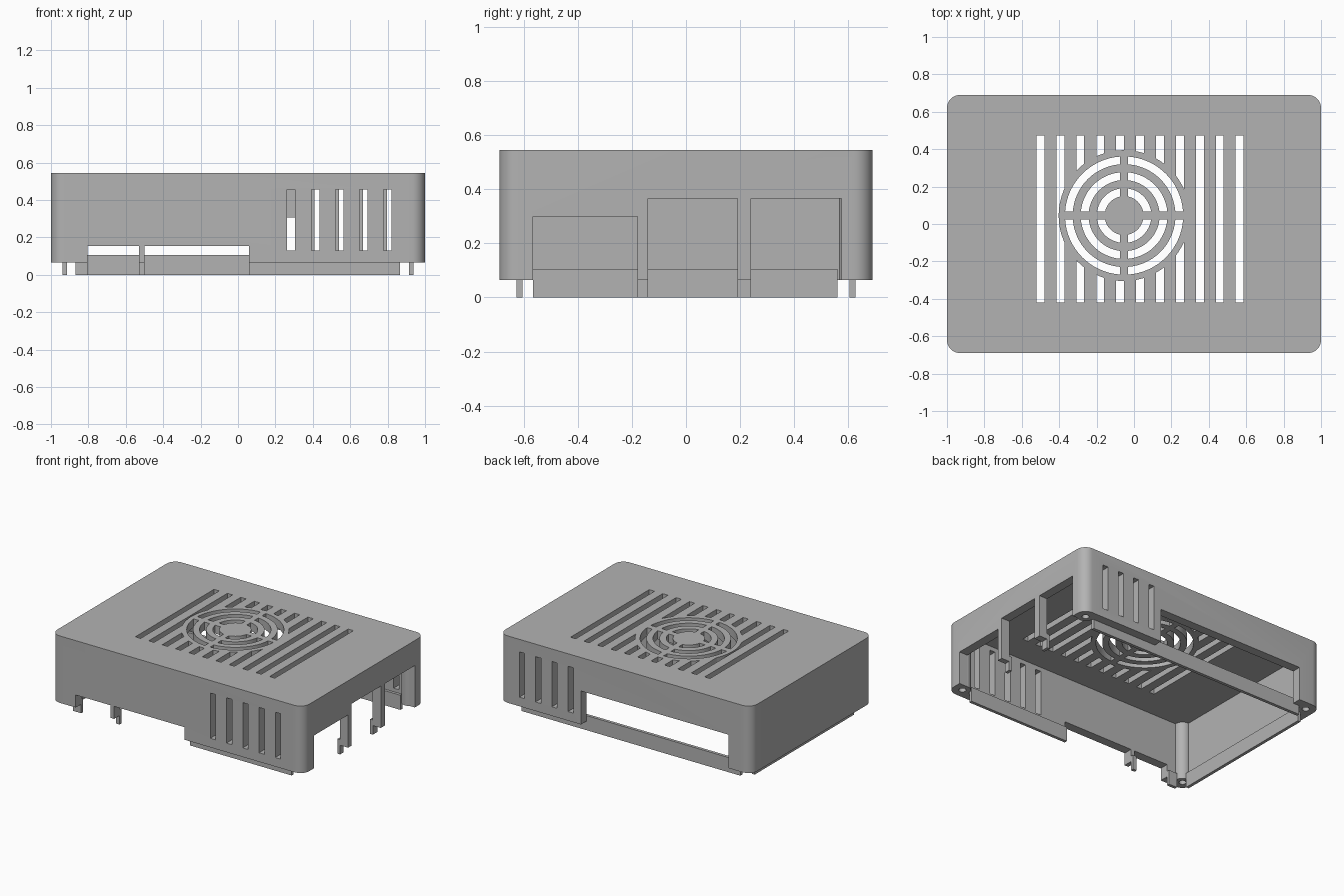
import bpy, bmesh, math
from mathutils import Matrix, Vector

old = bpy.data.objects.get("Cube")
if old:
    bpy.data.objects.remove(old, do_unlink=True)

grey = bpy.data.materials.new("matte_grey")
grey.use_nodes = True
grey.diffuse_color = (0.45, 0.45, 0.45, 1)
grey.node_tree.nodes["Principled BSDF"].inputs["Base Color"].default_value = (0.45, 0.45, 0.45, 1)

HX, HY = 1.0, 0.69            # half size of the case
BASE, TOP = 0.065, 0.545      # wall bottom and roof top
WALL, ROOF, LIP = 0.065, 0.06, 0.02
IX, IY = HX - WALL, HY - WALL
FAN = Vector((-0.053, 0.045))


def new_object(name, bm):
    bmesh.ops.recalc_face_normals(bm, faces=bm.faces)
    mesh = bpy.data.meshes.new(name)
    bm.to_mesh(mesh)
    bm.free()
    mesh.materials.append(grey)
    ob = bpy.data.objects.new(name, mesh)
    bpy.context.collection.objects.link(ob)
    return ob


def add_box(bm, x0, x1, y0, y1, z0, z1):
    size = Matrix.Diagonal((x1 - x0, y1 - y0, z1 - z0, 1))
    place = Matrix.Translation(((x0 + x1) / 2, (y0 + y1) / 2, (z0 + z1) / 2))
    bmesh.ops.create_cube(bm, size=1, matrix=place @ size)


def add_prism(bm, outline, z0, z1):
    face = bm.faces.new([bm.verts.new((x, y, z0)) for x, y in outline])
    out = bmesh.ops.extrude_face_region(bm, geom=[face], use_keep_orig=True)
    verts = [v for v in out["geom"] if isinstance(v, bmesh.types.BMVert)]
    bmesh.ops.translate(bm, vec=(0, 0, z1 - z0), verts=verts)


def arc(cx, cy, r, a0, a1, n):
    return [(cx + r * math.cos(a0 + (a1 - a0) * i / n),
             cy + r * math.sin(a0 + (a1 - a0) * i / n)) for i in range(n + 1)]


def add_disc(bm, cx, cy, r, z0, z1, n=32):
    add_prism(bm, arc(cx, cy, r, 0, math.tau, n)[:-1], z0, z1)


def boxes(name, specs):
    bm = bmesh.new()
    for spec in specs:
        add_box(bm, *spec)
    return new_object(name, bm)


def subtract(target, cutter):
    """Cut, bake the result and drop the cutter."""
    cutter.hide_render = True
    mod = target.modifiers.new("cut", 'BOOLEAN')
    mod.operation, mod.solver, mod.object = 'DIFFERENCE', 'EXACT', cutter
    deps = bpy.context.evaluated_depsgraph_get()
    deps.update()
    baked = bpy.data.meshes.new_from_object(target.evaluated_get(deps))
    target.modifiers.clear()
    target.data = baked
    bpy.data.objects.remove(cutter, do_unlink=True)


# Outer shell with rounded vertical corners
R = 0.07
outline = []
for i, (sx, sy) in enumerate([(1, 1), (-1, 1), (-1, -1), (1, -1)]):
    a = i * math.pi / 2
    outline += arc(sx * (HX - R), sy * (HY - R), R, a, a + math.pi / 2, 8)
bm = bmesh.new()
add_prism(bm, outline, BASE, TOP)
case = new_object("case_shell", bm)
subtract(case, boxes("cavity", [(-IX, IX, -IY, IY, -0.1, TOP - ROOF)]))

# Port openings: front notches, right ports, wide back opening
front_ports = [(-0.805, -0.53), (-0.5, 0.06)]
right_ports = [(-0.565, -0.18, 0.30), (-0.14, 0.19, 0.365), (0.24, 0.575, 0.365)]
ports = [(a, b, -0.8, -0.6, -0.1, 0.155) for a, b in front_ports]
ports += [(0.9, 1.1, a, b, -0.1, h) for a, b, h in right_ports]
ports.append((-0.82, 0.35, 0.6, 0.8, -0.1, 0.305))
subtract(case, boxes("port_cutter", ports))

# Upright vents in the front and back walls
vents = [(0.263 + 0.129 * i, 0.306 + 0.129 * i, -0.8, -0.6, 0.13, 0.455) for i in range(5)]
vents += [(0.41 + 0.129 * i, 0.453 + 0.129 * i, 0.6, 0.8, 0.13, 0.455) for i in range(4)]
subtract(case, boxes("vent_cutter", vents))

# Long roof slots, interrupted by a solid disc around the fan grille
slots = boxes("slot_cutter", [(-0.521 + 0.1065 * i, -0.479 + 0.1065 * i, -0.42, 0.472, 0.4, 0.7)
                              for i in range(11)])
bm = bmesh.new()
add_disc(bm, FAN.x, FAN.y, 0.35, 0.3, 0.8, 64)
subtract(slots, new_object("fan_disc", bm))
subtract(case, slots)

# Fan grille: three rings of slots split by a cross
bm = bmesh.new()
half = 0.021
for inner, outer in [(0.104, 0.146), (0.19, 0.232), (0.275, 0.316)]:
    for q in range(4):
        a = q * math.pi / 2
        ao, ai = math.asin(half / outer), math.asin(half / inner)
        ring = arc(FAN.x, FAN.y, outer, a + ao, a + math.pi / 2 - ao, 16)
        ring += arc(FAN.x, FAN.y, inner, a + math.pi / 2 - ai, a + ai, 16)
        add_prism(bm, ring, 0.4, 0.7)
subtract(case, new_object("grille_cutter", bm))

# Thin locating lip inside the walls, broken at the ports
LX, LY, LZ = IX - LIP, IY - LIP, 0.105
E = 0.002
lip = [(a, b, -IY - E, -LY, 0, LZ) for a, b in [(-0.87, -0.805), (-0.53, -0.5), (0.06, 0.865)]]
lip.append((-0.87, 0.865, LY, IY + E, 0, LZ))
lip.append((-IX - E, -LX, -0.565, 0.56, 0, LZ))
lip += [(LX, IX + E, a, b, 0, LZ) for a, b in [(-0.18, -0.14), (0.19, 0.24)]]
locating_lip = boxes("locating_lip", lip)

# Corner screw posts with blind holes
posts = []
for sx, name_x in [(-1, "right"), (1, "left")]:
    for sy, name_y in [(-1, "front"), (1, "back")]:
        x, y = sx * (HX - R), sy * (HY - R)
        bm = bmesh.new()
        add_disc(bm, x, y, 0.055, BASE, TOP - ROOF + 0.01)
        post = new_object(f"screw_post_{name_y}_{name_x}", bm)
        holes = []
        for target in (post, case):
            bm = bmesh.new()
            add_disc(bm, x, y, 0.024, -0.1, 0.3, 20)
            subtract(target, new_object("hole_cutter", bm))
        posts.append(post)

# Smooth rounded corners, keep the edges sharp
for ob in bpy.context.view_layer.objects:
    ob.select_set(ob in posts or ob in (case, locating_lip))
bpy.context.view_layer.objects.active = case
bpy.ops.object.shade_smooth_by_angle(angle=math.radians(30))
